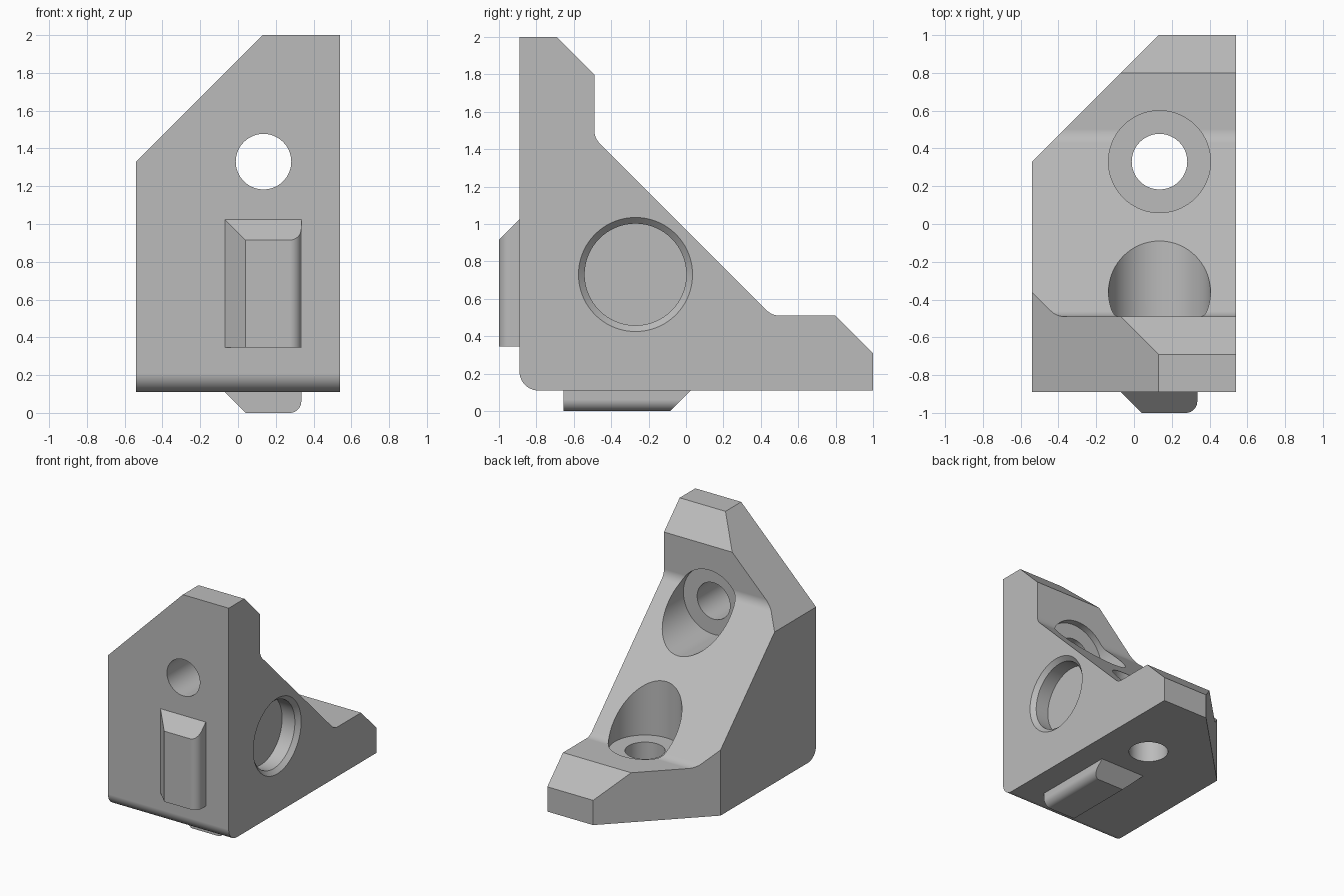
import bpy, bmesh, math
from mathutils import Vector

if "Cube" in bpy.data.objects:
    bpy.data.objects.remove(bpy.data.objects["Cube"], do_unlink=True)

grey = bpy.data.materials.new("plain grey")
grey.use_nodes = True
grey.diffuse_color = (0.5, 0.5, 0.5, 1)
grey.node_tree.nodes["Principled BSDF"].inputs["Base Color"].default_value = (0.5, 0.5, 0.5, 1)

HALF = 0.54            # half width of the bracket
BOLT_X, BOLT_Z = 0.135, 1.33


def swap(p):
    """Mirror across the diagonal plane that exchanges the upright and the base."""
    return (p[0], p[2] - 1, p[1] + 1)


def same(p):
    return p


def rounded(corners, steps=10):
    """Outline from (a, b) or (a, b, radius) corners, with arcs at the radii."""
    out = []
    for i, c in enumerate(corners):
        p = Vector(c[:2])
        if len(c) == 2:
            out.append(p)
            continue
        u = (Vector(corners[i - 1][:2]) - p).normalized()
        v = (Vector(corners[(i + 1) % len(corners)][:2]) - p).normalized()
        half = u.angle(v) / 2
        centre = p + (u + v).normalized() * c[2] / math.sin(half)
        t = c[2] / math.tan(half)
        a, b = p + u * t - centre, p + v * t - centre
        for k in range(steps + 1):
            out.append(centre + a.lerp(b, k / steps).normalized() * c[2])
    return out


def circle(a, b, r, n=72):
    return [(a + r * math.cos(math.tau * k / n), b + r * math.sin(math.tau * k / n)) for k in range(n)]


def loft(name, rings):
    """Closed solid through a list of matching rings of points."""
    bm = bmesh.new()
    rows = [[bm.verts.new(p) for p in ring] for ring in rings]
    n = len(rows[0])
    bm.faces.new(rows[0])
    bm.faces.new(rows[-1])
    for lo, hi in zip(rows, rows[1:]):
        for k in range(n):
            bm.faces.new((lo[k], lo[(k + 1) % n], hi[(k + 1) % n], hi[k]))
    bmesh.ops.recalc_face_normals(bm, faces=bm.faces)
    mesh = bpy.data.meshes.new(name)
    bm.to_mesh(mesh)
    bm.free()
    mesh.materials.append(grey)
    obj = bpy.data.objects.new(name, mesh)
    bpy.context.collection.objects.link(obj)
    return obj


def activate(obj):
    bpy.ops.object.select_all(action='DESELECT')
    obj.select_set(True)
    bpy.context.view_layer.objects.active = obj


def cut(target, cutter):
    mod = target.modifiers.new("cut", 'BOOLEAN')
    mod.operation, mod.solver, mod.object = 'DIFFERENCE', 'EXACT', cutter
    activate(target)
    bpy.ops.object.modifier_apply(modifier=mod.name)
    bpy.data.objects.remove(cutter, do_unlink=True)


def finish(obj):
    activate(obj)
    bpy.ops.object.shade_smooth_by_angle(angle=math.radians(25))
    mod = obj.modifiers.new("even shading", 'WEIGHTED_NORMAL')
    mod.keep_sharp = True


# Bracket body: side profile extruded across the width
side = rounded([(-0.89, 2), (-0.69, 2), (-0.49, 1.8), (-0.49, 1.46, 0.1),
                (0.46, 0.51, 0.1), (0.8, 0.51), (1, 0.31), (1, 0.11), (-0.89, 0.11, 0.1)])
body = loft("bracket_body", [[(x, y, z) for y, z in side] for x in (-HALF, HALF)])

for turn in (same, swap):
    # Sloped corner on the free end of each leg
    corner = [(-0.74, 1.13), (0.36, 2.23), (-0.74, 2.23)]
    cut(body, loft("corner_cutter", [[turn((x, y, z)) for x, z in corner] for y in (-1.5, 1.5)]))
    # Counterbore and bolt hole
    for r, start in ((0.27, -0.545), (0.147, -1.2)):
        ring = circle(BOLT_X, BOLT_Z, r)
        cut(body, loft("bolt_cutter", [[turn((x, y, z)) for x, z in ring] for y in (start, 1.5)]))

# Blind round recess with a chamfered rim in the side
steps = ((HALF + 0.03, 0.335), (HALF - 0.033, 0.272), (HALF - 0.147, 0.272))
cut(body, loft("recess_cutter", [[(x, y, z) for y, z in circle(-0.27, 0.73, r)] for x, r in steps]))
finish(body)

# Locating keys: one chamfered side, one rounded side, one chamfered end
section = rounded([(-0.08, -0.01), (0.04, 0.11), (0.335, 0.11, 0.06), (0.335, -0.01)])
for name, turn in (("front_key", same), ("bottom_key", swap)):
    flat_end = [turn((x, -0.89 - d, 0.345)) for x, d in section]
    sloped_end = [turn((x, -0.89 - d, 1.025 - d)) for x, d in section]
    finish(loft(name, [flat_end, sloped_end]))
